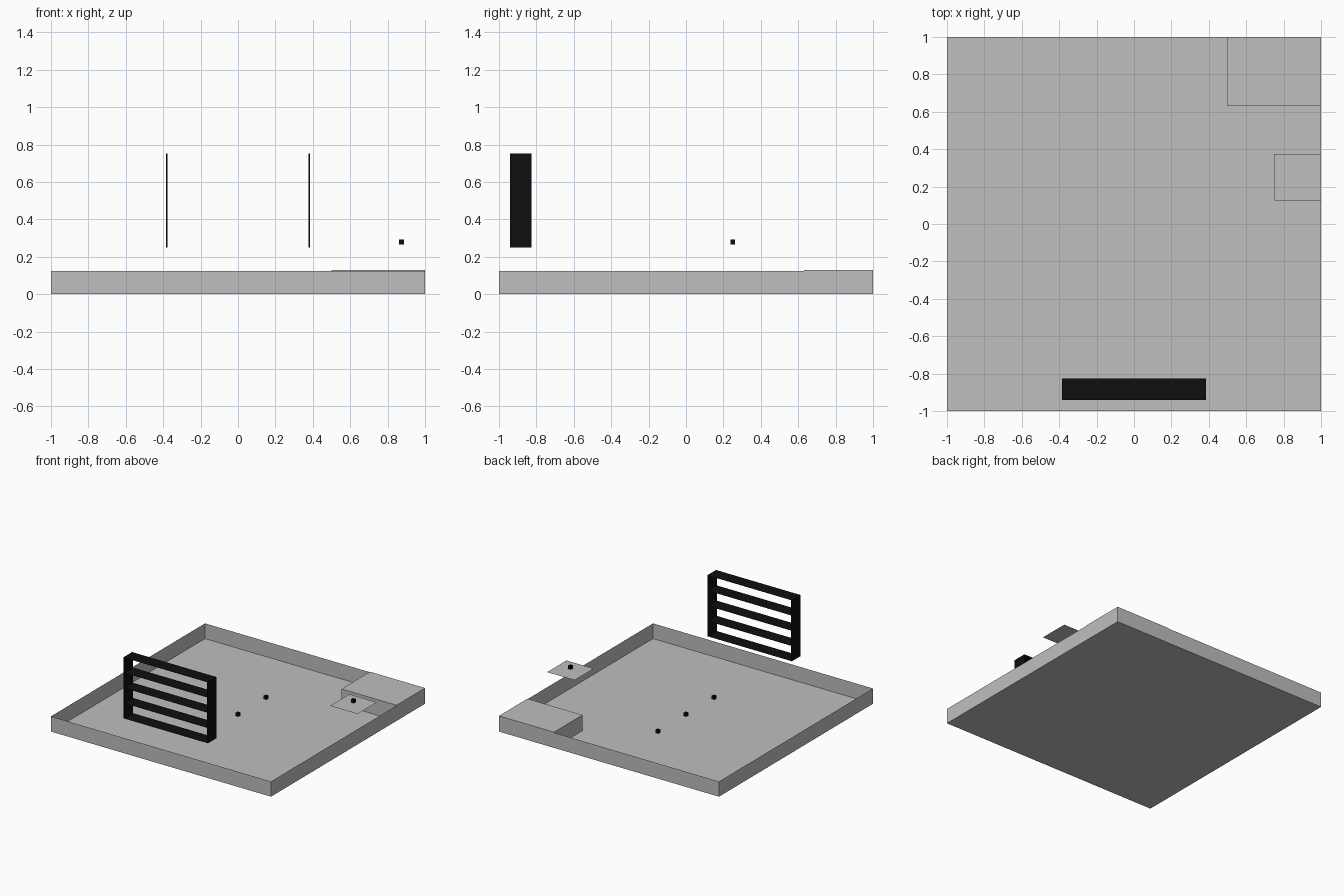
import bpy, bmesh

if "Cube" in bpy.data.objects:
    bpy.data.objects.remove(bpy.data.objects["Cube"])

def material(name, v):
    m = bpy.data.materials.new(name)
    m.diffuse_color = (v, v, v, 1)
    m.use_nodes = True
    m.node_tree.nodes["Principled BSDF"].inputs["Base Color"].default_value = m.diffuse_color
    return m

GREY = material("light_grey", 0.52)
BLACK = material("black", 0.0045)

def box(name, mat, x, y, z, skip=()):
    """Box between (min, max) ranges; faces whose normals are in skip are left open.
    A range with equal ends gives a single flat sheet."""
    bm = bmesh.new()
    flat = [r[0] == r[1] for r in (x, y, z)]
    if any(flat):
        pts = [(x[0], y[0], z[0]), (x[1], y[0], z[0]), (x[1], y[1], z[0]), (x[0], y[1], z[0])]
        bm.faces.new([bm.verts.new(p) for p in pts])
    else:
        bmesh.ops.create_cube(bm, size=1)
        for v in bm.verts:
            v.co = [r[0] + (c + 0.5) * (r[1] - r[0]) for r, c in zip((x, y, z), v.co)]
        bm.normal_update()
        drop = [f for f in bm.faces
                if ("top" in skip and f.normal.z > 0.9) or ("bottom" in skip and f.normal.z < -0.9)]
        bmesh.ops.delete(bm, geom=drop, context='FACES')
    me = bpy.data.meshes.new(name)
    bm.to_mesh(me)
    bm.free()
    me.materials.append(mat)
    ob = bpy.data.objects.new(name, me)
    bpy.context.collection.objects.link(ob)
    return ob

# Open tray: floor and thin upright walls
box("tray", GREY, (-1, 1), (-1, 1), (0, 0.125), skip=("top",))

# Raised corner block
box("corner_block", GREY, (0.5, 1), (0.63, 1), (0, 0.129), skip=("bottom",))

# Flat pads, each with a small open black collar hovering above it
def pad(name, x, y, z):
    box(name + "_plate", GREY, (x - 0.125, x + 0.125), (y - 0.125, y + 0.125), (z, z))
    h = 0.0132
    box(name + "_collar", BLACK, (x - h, x + h), (y - h, y + h),
        (z + 0.015, z + 0.041), skip=("top", "bottom"))

for i, y in enumerate((-0.365, 0, 0.365)):
    pad(f"floor_pad_{i + 1}", 0, y, 0.001)
pad("raised_pad", 0.875, 0.25, 0.25)

# Floating grille: two side panels and five flat slats
GY = (-0.94, -0.825)
for side, s in (("left", -1), ("right", 1)):
    box(f"grille_side_{side}", BLACK, tuple(sorted((s * 0.376, s * 0.384))), GY, (0.25, 0.752))
for i in range(5):
    z = 0.251 + i * 0.125
    box(f"grille_slat_{i + 1}", BLACK, (-0.38, 0.38), GY, (z, z))
